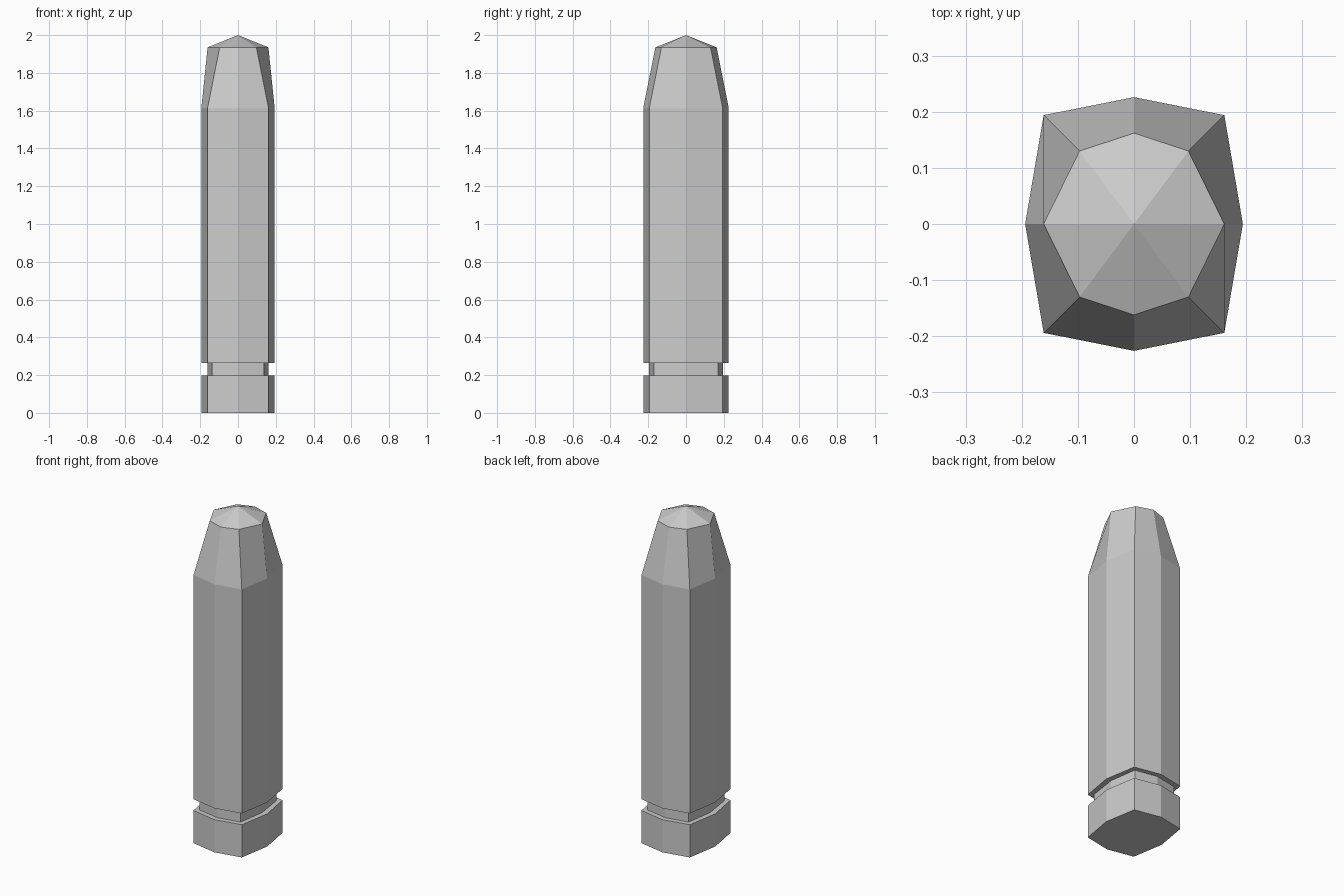
import bpy
import bmesh

cube = bpy.data.objects.get("Cube")
if cube:
    bpy.data.objects.remove(cube, do_unlink=True)

# Single plain grey
grey = bpy.data.materials.new("light grey")
grey.use_nodes = True
colour = (0.6, 0.6, 0.6, 1)
grey.diffuse_color = colour
grey.node_tree.nodes["Principled BSDF"].inputs["Base Color"].default_value = colour


def ring(bm, z, side, corner_x, corner_y, front):
    """Eight-sided ring, symmetric about both axes."""
    points = [(side, 0), (corner_x, corner_y), (0, front), (-corner_x, corner_y),
              (-side, 0), (-corner_x, -corner_y), (0, -front), (corner_x, -corner_y)]
    return [bm.verts.new((x, y, z)) for x, y in points]


# Cross-sections: side, corner x, corner y, front
full = (0.194, 0.161, 0.194, 0.226)
neck = (0.162, 0.137, 0.17, 0.196)
tip = (0.161, 0.097, 0.13, 0.162)
levels = [(0, full), (0.197, full), (0.197, neck), (0.265, neck),
          (0.265, full), (1.615, full), (1.935, tip)]

# Post: base block, recessed neck, shaft and tapered head
bm = bmesh.new()
rings = [ring(bm, z, *section) for z, section in levels]
bm.faces.new(reversed(rings[0]))
for low, high in zip(rings, rings[1:]):
    for i in range(8):
        j = (i + 1) % 8
        bm.faces.new((low[i], low[j], high[j], high[i]))

# Low pointed cap
apex = bm.verts.new((0, 0, 2))
for i in range(8):
    bm.faces.new((rings[-1][i], rings[-1][(i + 1) % 8], apex))
bmesh.ops.recalc_face_normals(bm, faces=bm.faces)

mesh = bpy.data.meshes.new("post")
bm.to_mesh(mesh)
bm.free()
mesh.materials.append(grey)
post = bpy.data.objects.new("post", mesh)
bpy.context.collection.objects.link(post)
